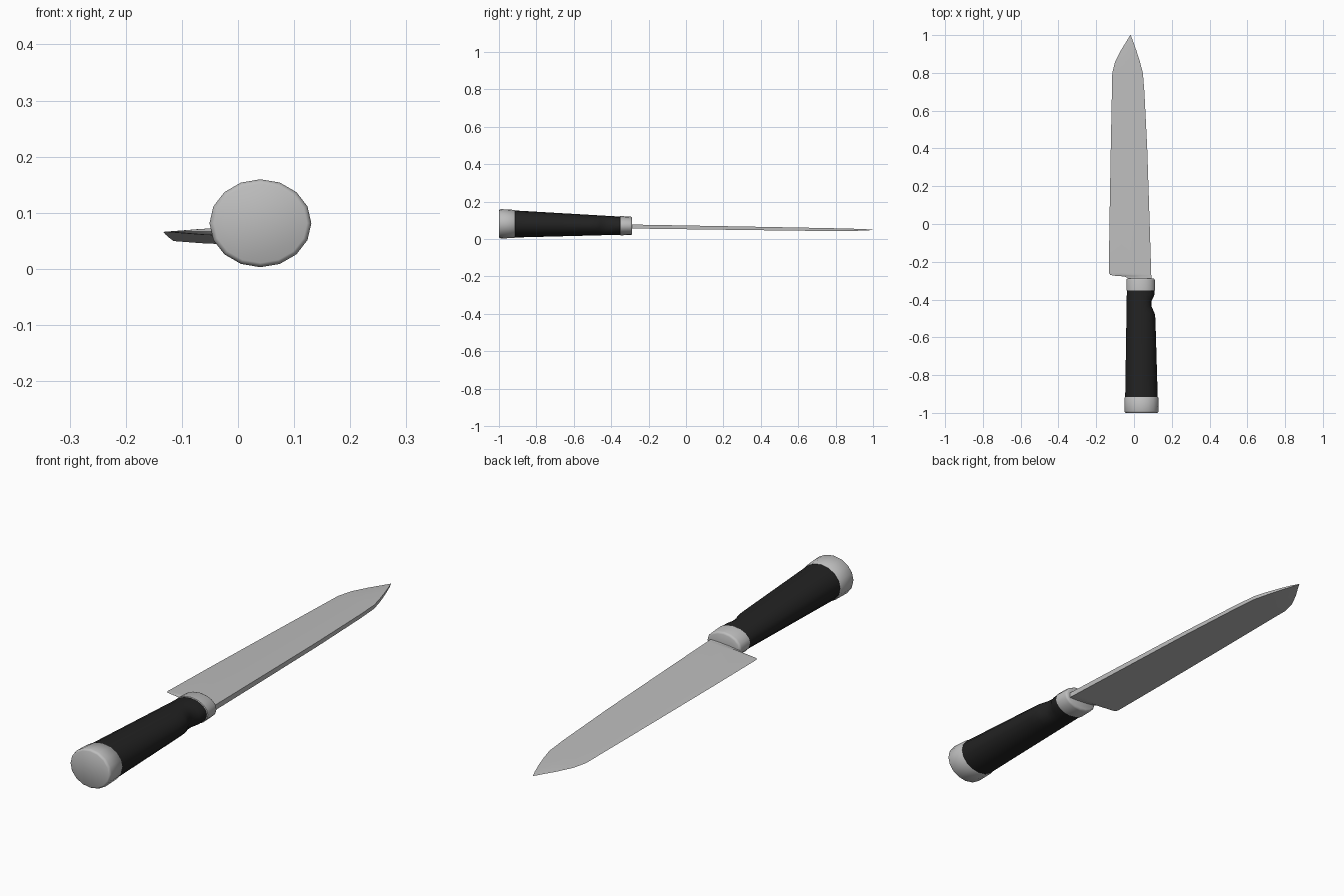
import bpy, bmesh, math

old = bpy.data.objects.get("Cube")
if old:
    bpy.data.objects.remove(old, do_unlink=True)


def material(name, value, rough):
    m = bpy.data.materials.new(name)
    m.use_nodes = True
    col = (value, value, value, 1)
    m.diffuse_color = col
    b = m.node_tree.nodes["Principled BSDF"]
    b.inputs["Base Color"].default_value = col
    b.inputs["Roughness"].default_value = rough
    return m


steel = material("steel grey", 0.51, 0.5)
black = material("grip black", 0.016, 0.6)


def loft(name, sections, mat, angle):
    """Skin a list of closed sections and cap both ends."""
    bm = bmesh.new()
    rings = [[bm.verts.new(p) for p in s] for s in sections]
    n = len(rings[0])
    for a, b in zip(rings, rings[1:]):
        for i in range(n):
            j = (i + 1) % n
            bm.faces.new((a[i], a[j], b[j], b[i]))
    bm.faces.new(rings[0])
    bm.faces.new(rings[-1])
    bmesh.ops.remove_doubles(bm, verts=bm.verts, dist=0.0002)
    bmesh.ops.recalc_face_normals(bm, faces=bm.faces)
    me = bpy.data.meshes.new(name)
    bm.to_mesh(me)
    bm.free()
    me.materials.append(mat)
    ob = bpy.data.objects.new(name, me)
    bpy.context.collection.objects.link(ob)
    bpy.ops.object.select_all(action="DESELECT")
    ob.select_set(True)
    bpy.context.view_layer.objects.active = ob
    bpy.ops.object.shade_smooth_by_angle(angle=math.radians(angle))
    return ob


def oval(y, inset=0.0, notch=0.0, sides=16):
    """Handle section at y: a tapering oval, optionally pressed in on the left."""
    t = (y + 1) / 0.71

    def mix(a, b):
        return a + (b - a) * t

    rx, rz = mix(0.091, 0.075) - inset, mix(0.0788, 0.049) - inset
    pts = []
    for k in range(sides):
        a = 2 * math.pi * k / sides
        c, s = math.cos(a), math.sin(a)
        pts.append((mix(0.04, 0.035) + rx * c - notch * max(0, c) ** 2, y,
                    mix(0.0815, 0.07) + rz * s))
    return pts


# Handle: steel butt cap, black grip with finger notch, steel collar
loft("butt_cap", [oval(-1, 0.008), oval(-0.997, 0.003), oval(-0.99),
                  oval(-0.918), oval(-0.914, 0.004)], steel, 50)
grip = [(-0.916, 0), (-0.7, 0), (-0.52, 0), (-0.48, 0.001), (-0.46, 0.009),
        (-0.435, 0.019), (-0.41, 0.019), (-0.39, 0.008), (-0.375, 0.002), (-0.35, 0)]
loft("grip", [oval(y, 0.003, n) for y, n in grip], black, 40)
loft("collar", [oval(-0.354, 0.004), oval(-0.351), oval(-0.297),
                oval(-0.291, 0.002), oval(-0.288, 0.008)], steel, 50)

# Blade stations: y, cutting edge x, spine x, spine thickness
stations = [
    (-0.31, -0.03, 0.092, 0.021), (-0.285, -0.036, 0.092, 0.021),
    (-0.278, -0.05, 0.092, 0.021), (-0.274, -0.1, 0.092, 0.021),
    (-0.27, -0.125, 0.091, 0.021), (-0.258, -0.133, 0.091, 0.021),
    (0.0, -0.13, 0.083, 0.020), (0.4, -0.123, 0.07, 0.018),
    (0.7, -0.117, 0.055, 0.016), (0.8, -0.115, 0.047, 0.015),
    (0.86, -0.1, 0.031, 0.013), (0.92, -0.069, 0.012, 0.010),
    (0.97, -0.038, -0.006, 0.006), (1.0, -0.02, -0.018, 0.001),
]


def blade_section(y, edge, spine, thick):
    mid = 0.062 - 0.0155 * y
    if y > 0.8:
        mid += 0.002 * (y - 0.8) / 0.2
    h = thick / 2
    # lens-shaped taper from flat spine to cutting edge
    upper = [(0.0, 1.0), (0.35, 0.85), (0.7, 0.5)]
    side = [(spine + (edge - spine) * f, y, h * k) for f, k in upper]
    top = [(x, yy, mid + z) for x, yy, z in side]
    bottom = [(x, yy, mid - z) for x, yy, z in reversed(side)]
    return top + [(edge, y, mid)] + bottom


loft("blade", [blade_section(*s) for s in stations], steel, 35)
